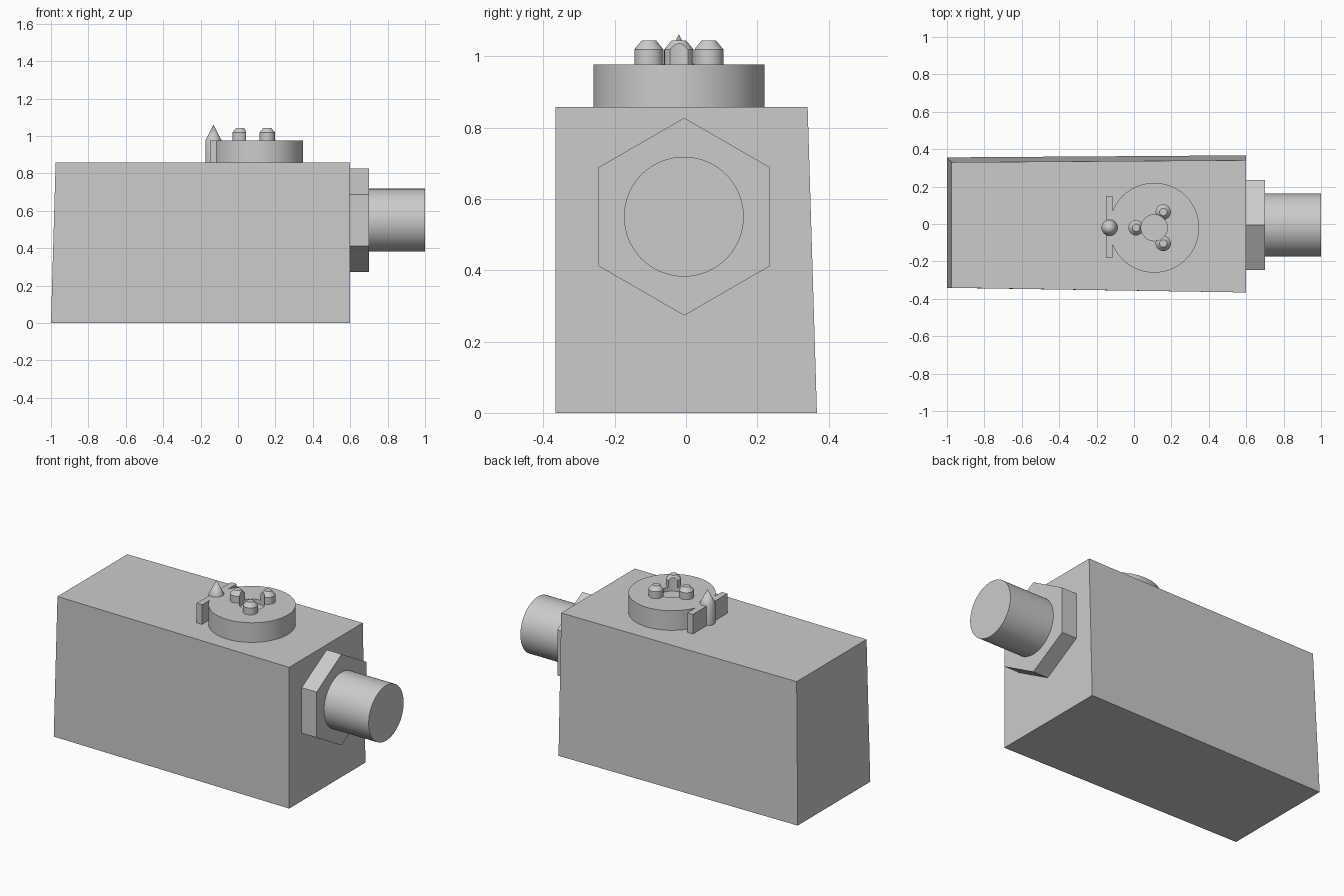
import bpy
import bmesh
from math import radians, pi, cos, sin
from mathutils import Matrix, Vector

if "Cube" in bpy.data.objects:
    bpy.data.objects.remove(bpy.data.objects["Cube"], do_unlink=True)

GREY = (0.6, 0.6, 0.6, 1)
grey = bpy.data.materials.new("plain grey")
grey.use_nodes = True
grey.diffuse_color = GREY
grey.node_tree.nodes["Principled BSDF"].inputs["Base Color"].default_value = GREY


def add_object(name, bm):
    bmesh.ops.recalc_face_normals(bm, faces=bm.faces)
    mesh = bpy.data.meshes.new(name)
    bm.to_mesh(mesh)
    bm.free()
    mesh.materials.append(grey)
    obj = bpy.data.objects.new(name, mesh)
    bpy.context.collection.objects.link(obj)
    return obj


def smooth(obj):
    bpy.ops.object.select_all(action="DESELECT")
    obj.select_set(True)
    bpy.context.view_layer.objects.active = obj
    bpy.ops.object.shade_smooth_by_angle(angle=radians(30))


def add_cone(bm, base, height, r1, r2, sides, turn=Matrix()):
    """Add a cylinder or cone whose base centre is at base, along turned z."""
    move = Matrix.Translation(base) @ turn @ Matrix.Translation((0, 0, height / 2))
    bmesh.ops.create_cone(bm, cap_ends=True, segments=sides, radius1=r1,
                          radius2=r2, depth=height, matrix=move)


def cylinder(name, base, height, radius, sides=64, turn=Matrix()):
    bm = bmesh.new()
    add_cone(bm, base, height, radius, radius, sides, turn)
    return add_object(name, bm)


def turned(name, centre, profile, sides=32):
    """Revolve (radius, height) points about a vertical axis."""
    bm = bmesh.new()
    verts = [bm.verts.new((r, 0, z)) for r, z in profile]
    edges = [bm.edges.new(pair) for pair in zip(verts, verts[1:])]
    bmesh.ops.spin(bm, geom=verts + edges, cent=(0, 0, 0), axis=(0, 0, 1),
                   angle=2 * pi, steps=sides)
    bmesh.ops.remove_doubles(bm, verts=bm.verts, dist=0.0001)
    bmesh.ops.translate(bm, verts=bm.verts, vec=centre)
    return add_object(name, bm)


def box(name, low, high):
    bm = bmesh.new()
    bmesh.ops.create_cube(bm, size=1)
    for v in bm.verts:
        v.co = [a if c < 0 else b for c, a, b in zip(v.co, low, high)]
    return add_object(name, bm)


def cut(obj, cutter):
    mod = obj.modifiers.new("cut", "BOOLEAN")
    mod.operation = "DIFFERENCE"
    mod.solver = "EXACT"
    mod.object = cutter


# Drafted housing: the back and the closed end lean inwards
TOP = 0.858
housing = box("housing", (-1, -0.366, 0), (0.6, 0.367, TOP))
for v in housing.data.vertices:
    closed_end, back, upper = v.co.x < 0, v.co.y > 0, v.co.z > 0.1
    if closed_end:
        v.co.y += -0.011 if back else 0.025
    if upper:
        v.co.x += 0.025 if closed_end else 0
        v.co.y -= 0.026 if back else 0

# Side connector: hexagonal nut and round barrel
sideways = Matrix.Rotation(radians(90), 4, "Y")
upright = Matrix.Rotation(radians(90), 4, "Z")
cylinder("hex_nut", (0.59, -0.005, 0.55), 0.11, 0.277, 6, sideways @ upright)
smooth(cylinder("barrel", (0.69, -0.006, 0.55), 0.31, 0.168, 64, sideways))

# Dial on top with a small central recess
CENTRE = Vector((0.108, -0.02, TOP))
DECK = 0.977
dial = cylinder("dial", CENTRE - Vector((0, 0, 0.01)), DECK - TOP + 0.01, 0.24, 96)
hub = cylinder("hub_cutter", (CENTRE.x, CENTRE.y, DECK - 0.025), 0.15, 0.07, 48)
hub.hide_render = True
hub.hide_viewport = True
hub.display_type = "WIRE"
cut(dial, hub)
smooth(dial)

# Three chamfered lugs around the recess
LUG = [(0, -0.01), (0.041, -0.01), (0.041, 0.042), (0.02, 0.067), (0, 0.067)]
for i in range(3):
    a = pi + i * 2 * pi / 3
    spot = (CENTRE.x + 0.097 * cos(a), CENTRE.y + 0.097 * sin(a), DECK)
    lug = turned(f"lug_{i + 1}", spot, LUG)
    cut(lug, hub)
    smooth(lug)

# Pointer bar and pointed pin beside the dial
box("pointer_bar", (-0.151, -0.182, TOP - 0.01), (-0.114, 0.15, DECK))
PIN = [(0, -0.01), (0.043, -0.01), (0.043, DECK - TOP), (0, 0.203)]
smooth(turned("pointer_pin", (-0.131, CENTRE.y, TOP), PIN))
